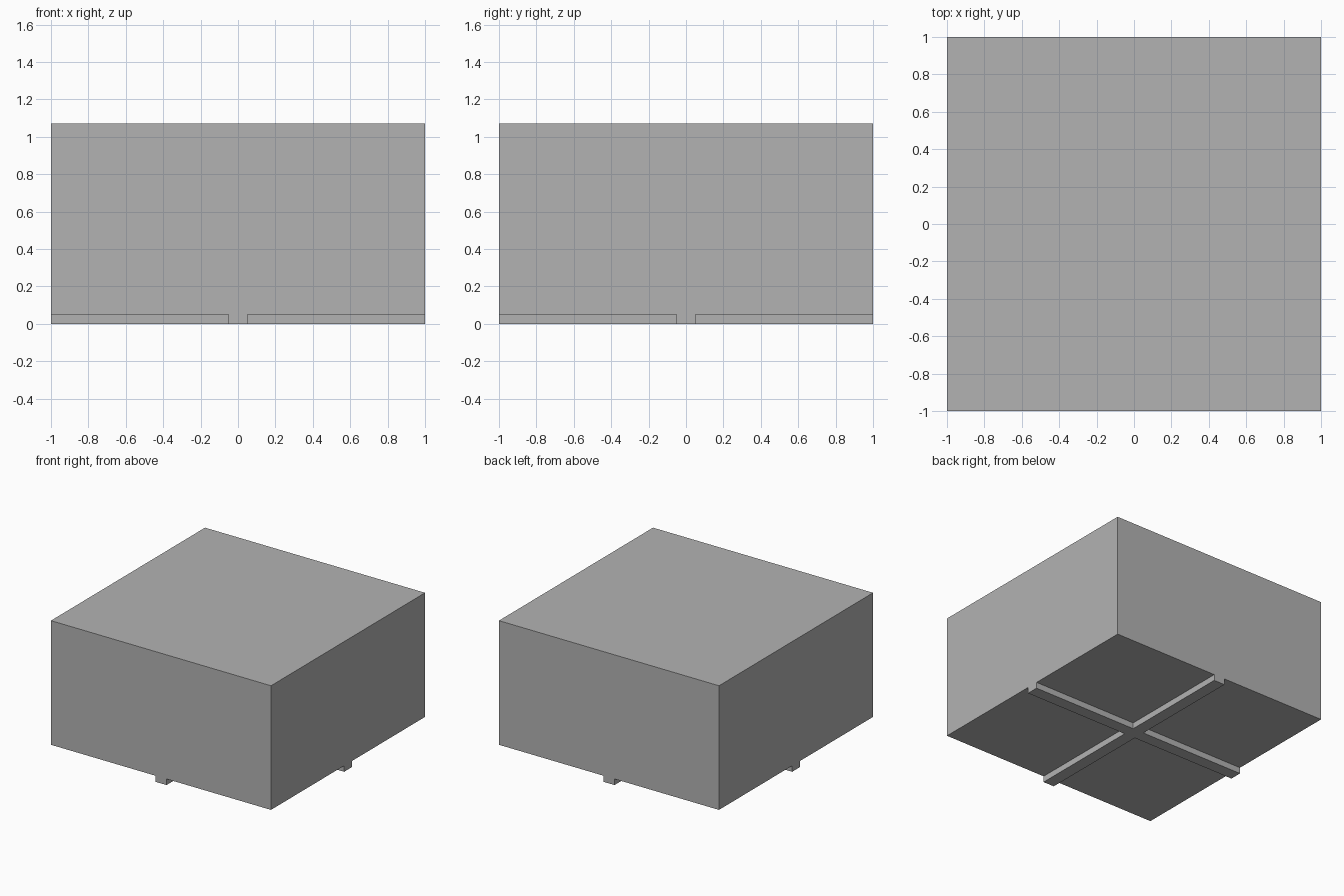
import bpy
import bmesh
from mathutils import Matrix

HEIGHT = 1.07      # overall height
RIB = 0.05         # rib depth and half width

cube = bpy.data.objects.get("Cube")
if cube:
    bpy.data.objects.remove(cube, do_unlink=True)

# Single grey finish
grey = bpy.data.materials.new("plain_grey")
colour = (0.45, 0.45, 0.45, 1)
grey.diffuse_color = colour
grey.use_nodes = True
grey.node_tree.nodes["Principled BSDF"].inputs["Base Color"].default_value = colour

# Square block, raised by the depth of the ribs
bm = bmesh.new()
body_height = HEIGHT - RIB
bmesh.ops.create_cube(bm, size=1, matrix=Matrix.Translation((0, 0, RIB + body_height / 2))
                      @ Matrix.Diagonal((2, 2, body_height, 1)))

# Cut lines either side of both centre lines
for axis in ((1, 0, 0), (0, 1, 0)):
    for side in (-RIB, RIB):
        bmesh.ops.bisect_plane(bm, geom=bm.verts[:] + bm.edges[:] + bm.faces[:],
                               plane_co=[side * a for a in axis], plane_no=axis)

# Crossed ribs pushed down from the underside, flush with the walls
bm.normal_update()
cross = []
for face in bm.faces:
    centre = face.calc_center_median()
    if face.normal.z < -0.9 and min(abs(centre.x), abs(centre.y)) < RIB:
        cross.append(face)
result = bmesh.ops.extrude_face_region(bm, geom=cross)
for item in result["geom"]:
    if isinstance(item, bmesh.types.BMVert):
        item.co.z = 0
leftover = [f for f in cross if f.is_valid]
if leftover:
    bmesh.ops.delete(bm, geom=leftover, context="FACES")

# Merge flat areas into clean faces
bmesh.ops.dissolve_limit(bm, angle_limit=0.01, verts=bm.verts[:], edges=bm.edges[:])
bmesh.ops.recalc_face_normals(bm, faces=bm.faces[:])

mesh = bpy.data.meshes.new("ribbed_block")
bm.to_mesh(mesh)
bm.free()
mesh.materials.append(grey)
block = bpy.data.objects.new("ribbed_block", mesh)
bpy.context.collection.objects.link(block)
